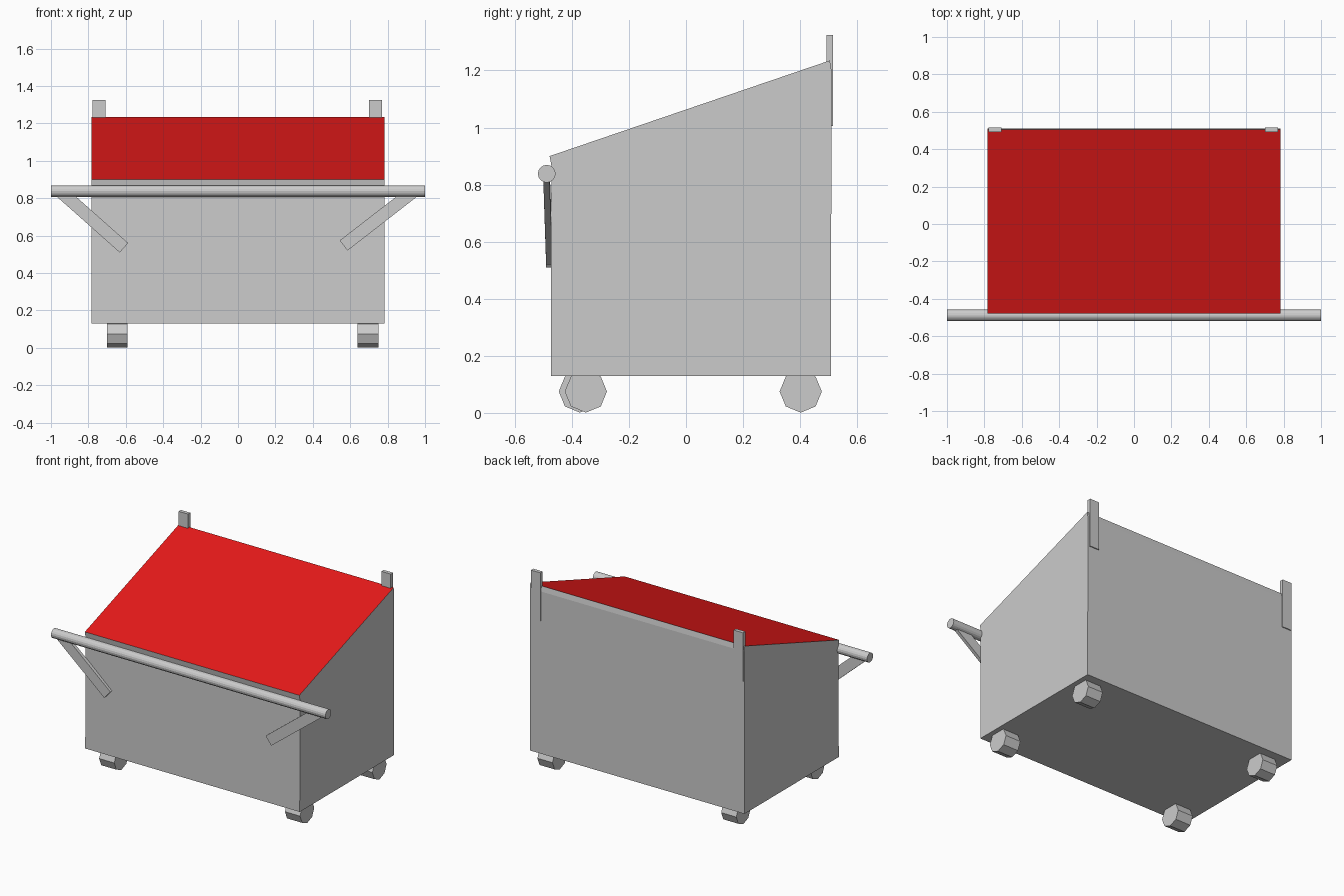
import bpy, bmesh
from math import cos, sin, pi
from mathutils import Vector, Matrix

if "Cube" in bpy.data.objects:
    bpy.data.objects.remove(bpy.data.objects["Cube"])


def add_mesh(name, verts, faces):
    mesh = bpy.data.meshes.new(name)
    mesh.from_pydata(verts, [], faces)
    obj = bpy.data.objects.new(name, mesh)
    bpy.context.collection.objects.link(obj)
    return obj


def prism(name, profile, x0, x1, open_edge=None):
    """Extrude a (y, z) outline along x, optionally leaving one side open."""
    n = len(profile)
    verts = [(x, y, z) for x in (x0, x1) for y, z in profile]
    faces = [tuple(range(n))[::-1], tuple(range(n, 2 * n))]
    for i in range(n):
        if i != open_edge:
            j = (i + 1) % n
            faces.append((i, j, n + j, n + i))
    return add_mesh(name, verts, faces)


def cylinder_x(name, y, z, radius, x0, x1, sides):
    ring = [(y + radius * cos(2 * pi * i / sides), z + radius * sin(2 * pi * i / sides))
            for i in range(sides)]
    return prism(name, ring, x0, x1)


def beam(name, start, end, width, depth):
    """Flat bar between two points, its broad side facing the front."""
    a, b = Vector(start), Vector(end)
    along = (b - a).normalized()
    side = along.cross(Vector((0, 1, 0))).normalized()
    out = side.cross(along)
    rot = Matrix((along, side, out)).transposed().to_4x4()
    obj = add_mesh(name, [], [])
    bm = bmesh.new()
    bmesh.ops.create_cube(bm, size=1, matrix=Matrix.Translation((a + b) / 2) @ rot
                          @ Matrix.Diagonal(((b - a).length, width, depth, 1)))
    bmesh.ops.recalc_face_normals(bm, faces=bm.faces)
    bm.to_mesh(obj.data)
    bm.free()
    return obj


# Container body, open under the sloping lid
W = 0.782
profile = [(-0.474, 0.13), (0.508, 0.13), (0.510, 1.20),
           (0.504, 1.235), (-0.478, 0.90), (-0.472, 0.868)]
prism("container_body", profile, -W, W, open_edge=3)

# Red lid panel
(yb, zb), (yf, zf) = profile[3], profile[4]
lid = add_mesh("lid", [(-W, yf, zf), (W, yf, zf), (W, yb, zb), (-W, yb, zb)], [(0, 1, 2, 3)])
red = bpy.data.materials.new("red")
red.diffuse_color = (0.8, 0.01, 0.01, 1)
red.use_nodes = True
red.node_tree.nodes["Principled BSDF"].inputs["Base Color"].default_value = red.diffuse_color
lid.data.materials.append(red)

# Push bar with its two slanted struts
cylinder_x("push_bar", -0.488, 0.838, 0.031, -1.0, 1.0, 16)
beam("strut_left", (-0.951, -0.489, 0.838), (-0.61, -0.479, 0.535), 0.068, 0.022)
beam("strut_right", (0.94, -0.489, 0.838), (0.565, -0.479, 0.547), 0.068, 0.022)

# Lifting posts on the back corners
for side, x in (("left", -0.743), ("right", 0.735)):
    beam("post_" + side, (x, 0.504, 1.005), (x, 0.504, 1.325), 0.068, 0.024)

# Eight-sided wheels
for name, x, y in (("front_left", -0.70, -0.372), ("front_right", 0.64, -0.351),
                   ("back_left", -0.70, 0.402), ("back_right", 0.64, 0.402)):
    cylinder_x("wheel_" + name, y, 0.075, 0.074, x, x + 0.11, 8)
